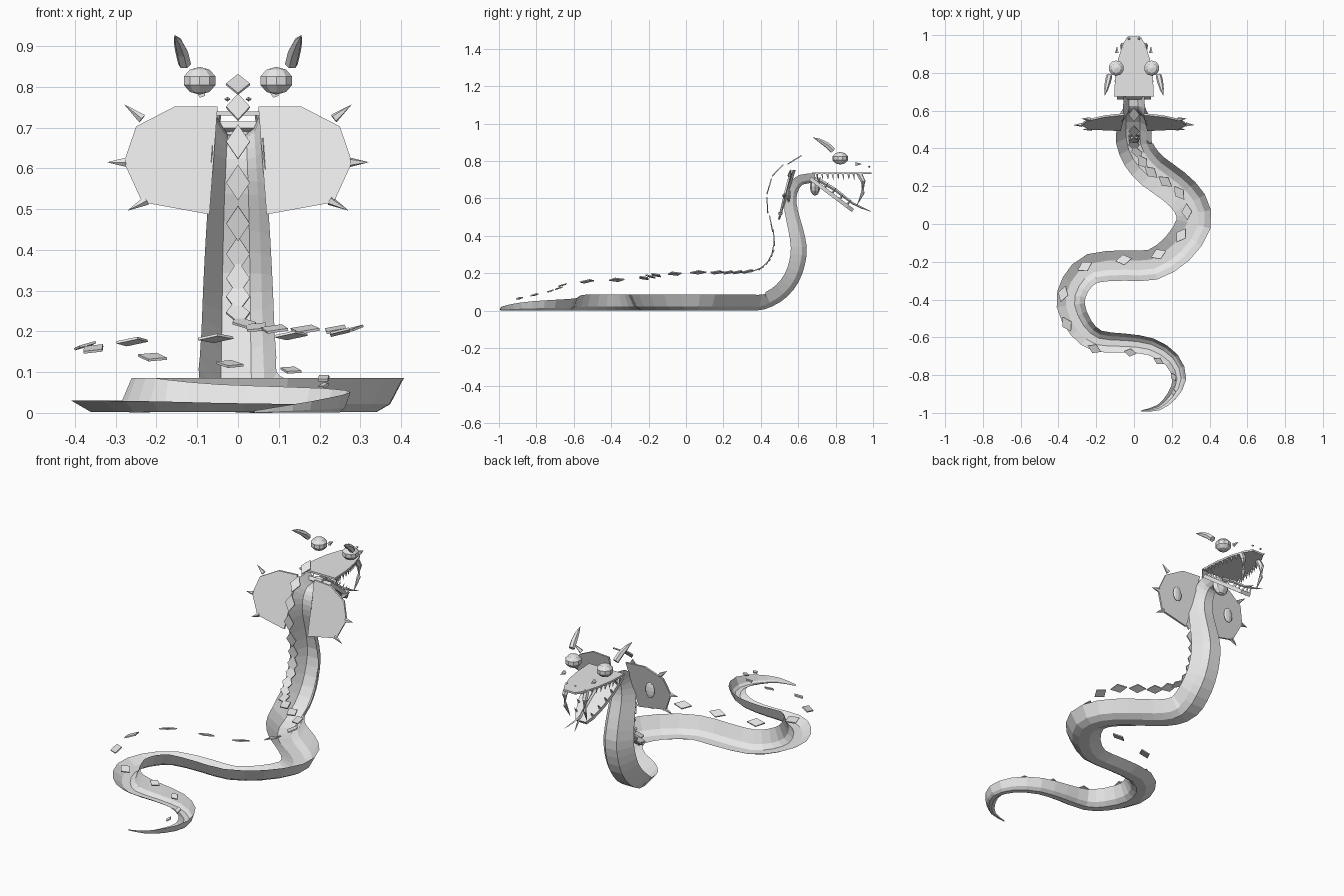
import bpy, bmesh, math
from mathutils import Vector, Matrix

cube = bpy.data.objects.get("Cube")
if cube:
    bpy.data.objects.remove(cube, do_unlink=True)

grey = bpy.data.materials.new("light_grey")
grey.use_nodes = True
grey.diffuse_color = (0.8, 0.8, 0.8, 1)
grey.node_tree.nodes["Principled BSDF"].inputs["Base Color"].default_value = (0.8, 0.8, 0.8, 1)


def finish(name, bm):
    """Turn a bmesh into a flat shaded object."""
    bmesh.ops.recalc_face_normals(bm, faces=bm.faces[:])
    mesh = bpy.data.meshes.new(name)
    bm.to_mesh(mesh)
    bm.free()
    mesh.materials.append(grey)
    obj = bpy.data.objects.new(name, mesh)
    bpy.context.collection.objects.link(obj)
    return obj


def skin(name, rings, closed=True):
    """Bridge a list of point rings; closed rings are capped, open ones make a trough."""
    bm = bmesh.new()
    loops = [[bm.verts.new(p) for p in ring] for ring in rings]
    count = len(loops[0])
    for a, b in zip(loops, loops[1:]):
        for i in range(count if closed else count - 1):
            j = (i + 1) % count
            bm.faces.new((a[i], a[j], b[j], b[i]))
    if closed:
        bm.faces.new(loops[0])
        bm.faces.new(loops[-1])
    return finish(name, bm)


def tangent(points, i):
    return (points[min(i + 1, len(points) - 1)] - points[max(i - 1, 0)]).normalized()


def tube(name, points, radii, sides=6):
    """Tapered round tube for curved horns, fangs and tongue."""
    points = [Vector(p) for p in points]
    rings = []
    for i, p in enumerate(points):
        turn = tangent(points, i).to_track_quat('Z', 'Y')
        rings.append([p + turn @ Vector((math.cos(math.tau * k / sides), math.sin(math.tau * k / sides), 0)) * radii[i]
                      for k in range(sides)])
    return skin(name, rings)


def spike(name, base, tip, radius, sides=5):
    return tube(name, [base, tip], [radius, radius * 0.04], sides)


def plate(name, outline, thickness):
    """Flat polygon given a thickness."""
    bm = bmesh.new()
    face = bm.faces.new([bm.verts.new(p) for p in outline])
    made = bmesh.ops.extrude_face_region(bm, geom=[face])["geom"]
    bmesh.ops.translate(bm, vec=Vector(thickness), verts=[v for v in made if isinstance(v, bmesh.types.BMVert)])
    return finish(name, bm)


def ball(name, centre, size, u=10, v=5):
    bm = bmesh.new()
    matrix = Matrix.Translation(centre) @ Matrix.Diagonal((*size, 1))
    bmesh.ops.create_uvsphere(bm, u_segments=u, v_segments=v, radius=1, matrix=matrix)
    return finish(name, bm)


def diamond(name, centre, along, across, length, width, thick):
    """Thin four sided scale."""
    normal = across.cross(along).normalized() * thick
    rim = [along * length, across * width, -along * length, -across * width]
    return plate(name, [centre + p - normal for p in rim], normal * 2)


# Body: winding part on the ground as x, y, half width
ground = [(.04, -.99, .004), (.13, -.972, .015), (.2, -.91, .026), (.24, -.82, .036), (.2, -.72, .042),
          (.09, -.65, .046), (-.05, -.63, .05), (-.19, -.62, .058), (-.28, -.55, .066), (-.335, -.43, .075),
          (-.31, -.32, .077), (-.22, -.235, .08), (-.05, -.22, .08), (.1, -.215, .082), (.23, -.13, .088),
          (.315, 0, .093), (.295, .11, .093), (.21, .2, .093), (.1, .28, .094), (.03, .36, .094)]
# Raised neck as y, z, half width
neck = [(.44, .06, .095), (.51, .105, .094), (.565, .175, .09), (.595, .26, .087), (.603, .34, .084),
        (.585, .44, .079), (.563, .53, .073), (.558, .6, .067), (.575, .66, .062), (.615, .7, .058), (.69, .71, .055)]

# Open belly shell: rolled to its left on the ground, upright on the neck
low_section = [(-1, -.3), (-.35, -.95), (.27, -.95), (.63, -.5), (1, 1)]
neck_section = [(-1, .9), (-.45, -1), (.35, -1), (.68, -.4), (1, 1)]


def half_height(w):
    return min(.043, w * .7)


coarse = [Vector((x, y, half_height(w), w)) for x, y, w in ground] + [Vector((0, y, z, w)) for y, z, w in neck]
stations = []
for i, p in enumerate(coarse[:-1]):
    q = coarse[i + 1]
    before, after = coarse[max(i - 1, 0)], coarse[min(i + 2, len(coarse) - 1)]
    stations += [p, (p + q) * .5625 - (before + after) * .0625]
stations.append(coarse[-1])

path = [s.to_3d() for s in stations]
rings = []
for i, (p, w) in enumerate(zip(path, [s.w for s in stations])):
    t = tangent(path, i)
    side = Vector((1, 0, 0)) if i >= 2 * len(ground) else t.cross(Vector((0, 0, 1))).normalized()
    up = side.cross(t)
    h = half_height(w) * min(1, 1.3 - p.z * .9)
    blend = min(max((p.y - .2) / .3, 0), 1)
    rings.append([p + side * w * (a[0] * (1 - blend) + b[0] * blend) + up * h * (a[1] * (1 - blend) + b[1] * blend)
                  for a, b in zip(low_section, neck_section)])
skin("body", rings, closed=False)

# Back scales hovering over the spine, tail to head
spine = [(.21, -.89, .067), (.21, -.81, .085), (.13, -.725, .105), (-.02, -.68, .12), (-.21, -.66, .137),
         (-.355, -.53, .157), (-.375, -.37, .165), (-.26, -.225, .175), (-.055, -.19, .183), (.13, -.16, .19),
         (.25, -.06, .198), (.28, .065, .205), (.24, .165, .205), (.165, .225, .205), (.09, .275, .206), (.045, .33, .21),
         (.015, .38, .22)]
spine += [(0, y, z) for y, z in [(.42, .245), (.45, .285), (.465, .33), (.47, .39), (.455, .465),
                                 (.435, .565), (.445, .665), (.49, .75), (.58, .806)]]
spine = [Vector(p) for p in spine]
for i, p in enumerate(spine):
    t = tangent(spine, i)
    across = Vector((1, 0, 0))
    if p.y < .35:
        across = (t.cross(Vector((0, 0, 1))).normalized() + Vector((0, 0, .32))).normalized()
    grow = min(1, .45 + i * .11)
    diamond("back_scale", p, t, across, .044 * grow, .029 * grow, .003)

# Head: flat upper jaw and tilted lower jaw
jaw_half = [(.105, .675), (.1, .78), (.085, .87), (.06, .95), (.035, .992)]
outline = jaw_half + [(-x, y) for x, y in reversed(jaw_half)]
plate("upper_jaw", [(x, y, .73) for x, y in outline], (0, 0, .01))

hinge = Vector((0, .67, .715))
jaw_along = Vector((0, .8, -.6))
jaw_up = Vector((0, .6, .8))


def on_lower_jaw(x, y):
    return hinge + Vector((x * .85, 0, 0)) + jaw_along * (y - .675) * .9


plate("lower_jaw", [on_lower_jaw(x, y) for x, y in outline], -jaw_up * .02)
ball("throat", (0, .69, .665), (.05, .028, .05), 8, 6)


def hood_point(x, z):
    """Hood leans forward at the top and flattens towards the tips."""
    return Vector((x, .492 + (z - .487) * .34 * (1 - 1.2 * abs(x)), z))


hood_half = [(.05, .752), (.155, .752), (.25, .703), (.28, .615), (.235, .517), (.07, .487)]
hood_spikes = [(.235, .722, .278, .756), (.275, .615, .32, .615), (.225, .521, .27, .497)]

for s, label in ((1, "left_"), (-1, "right_")):
    # Hood wing with lens marking and rim spikes
    plate(label + "hood", [hood_point(s * x, z) for x, z in hood_half], (0, .01, 0))
    ball(label + "hood_lens", hood_point(s * .17, .62) + Vector((0, .021, 0)), (.028, .01, .042), 8, 6)
    for bx, bz, tx, tz in hood_spikes:
        lift = Vector((0, .005, 0))
        spike(label + "hood_spike", hood_point(s * bx, bz) + lift, hood_point(s * tx, tz) + lift, .012)

    # Eyes, brows, nostrils and horns
    ball(label + "eye", (s * .094, .825, .815), (.043, .043, .034))
    spike(label + "brow_point", (s * .09, .905, .784), (s * .09, .94, .784), .011)
    ball(label + "nostril", (s * .026, .98, .77), (.008, .008, .006), 4, 2)
    tube(label + "horn", [(s * .131, .785, .856), (s * .138, .755, .885), (s * .147, .715, .91), (s * .155, .68, .926)],
         [.016, .016, .011, .001])

    # Curved fangs
    tube(label + "fang", [(s * .055, .925, .735), (s * .06, .947, .69), (s * .058, .945, .63), (s * .05, .915, .565)],
         [.015, .014, .01, .001])

    # Rows of small teeth along both jaws
    for k in range(9):
        y = .7 + k * .028
        x = s * (.098 - .05 * max(0, (y - .76) / .2) ** 1.4)
        spike(label + "upper_tooth", (x, y, .732), (x * .97, y + .004, .698), .007, 4)
        if k % 2 == 0:
            foot = on_lower_jaw(x * .95, y + .02)
            spike(label + "lower_tooth", foot, foot + jaw_up * .032, .007, 4)

    # Forked tongue tips
    tube(label + "tongue_fork", [(0, .89, .575), (s * .012, .94, .55), (s * .03, .99, .53)], [.006, .005, .001], 4)

tube("tongue", [(0, .7, .705), (0, .8, .645), (0, .89, .575)], [.01, .009, .006], 4)
